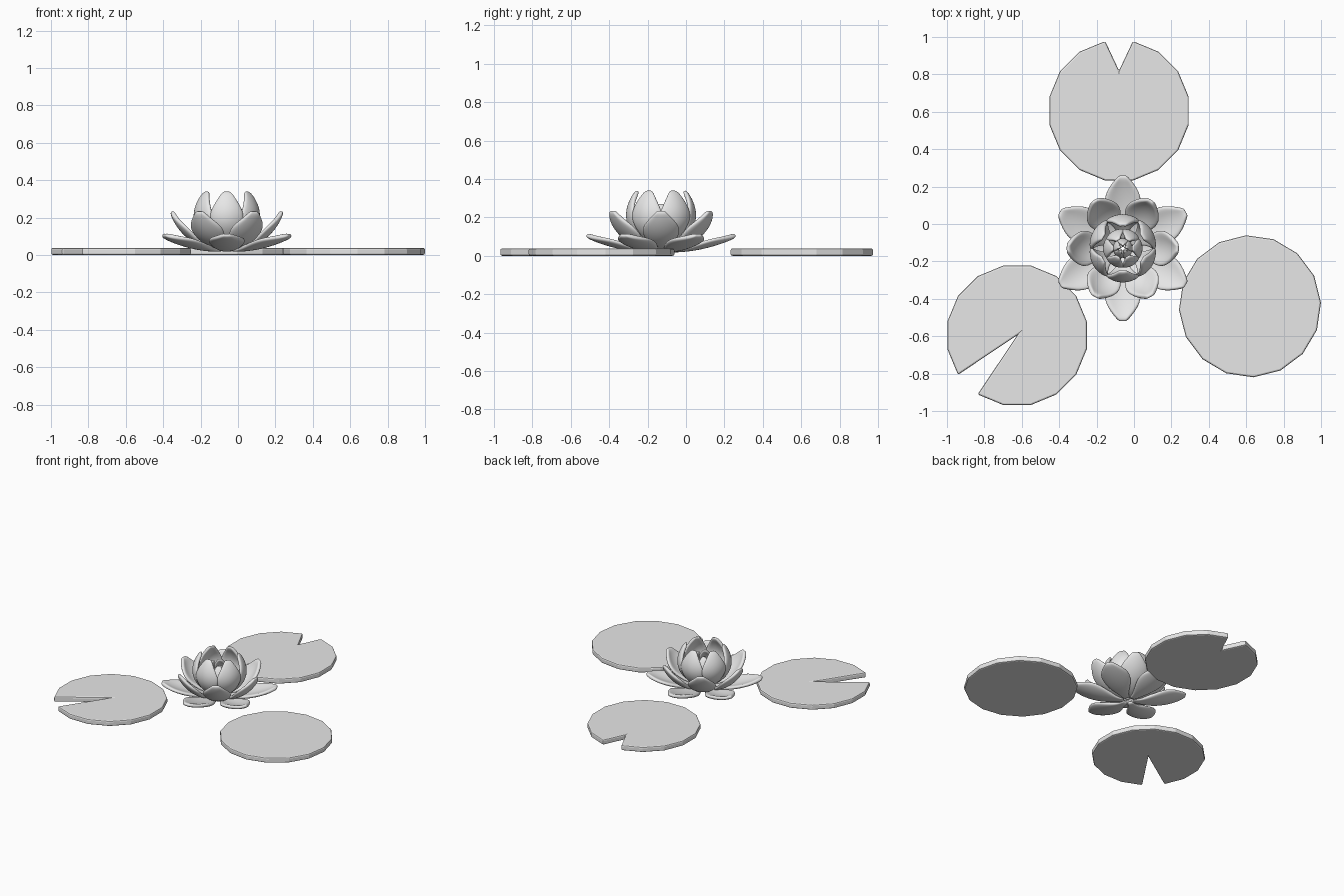
import bpy, bmesh, math
from mathutils import Vector, Matrix

if "Cube" in bpy.data.objects:
    bpy.data.objects.remove(bpy.data.objects["Cube"], do_unlink=True)

grey = bpy.data.materials.new("plain grey")
grey.use_nodes = True
colour = (0.8, 0.8, 0.8, 1)
grey.diffuse_color = colour
grey.node_tree.nodes["Principled BSDF"].inputs["Base Color"].default_value = colour


def make_object(name, bm, smooth):
    bmesh.ops.recalc_face_normals(bm, faces=bm.faces)
    mesh = bpy.data.meshes.new(name)
    bm.to_mesh(mesh)
    bm.free()
    mesh.materials.append(grey)
    for p in mesh.polygons:
        p.use_smooth = smooth
    ob = bpy.data.objects.new(name, mesh)
    bpy.context.collection.objects.link(ob)
    return ob


# Floating leaf: sixteen-sided disc with an optional wedge cut into one side
def lily_pad(name, x, y, start, notch_radius=None, radius=0.38, height=0.038):
    bm = bmesh.new()
    outline = []
    for i in range(16):
        a = math.radians(start + 22.5 * i)
        outline.append((x + radius * math.cos(a), y + radius * math.sin(a), 0))
    if notch_radius is not None:
        a = math.radians(start - 11.25)
        outline.append((x + notch_radius * math.cos(a), y + notch_radius * math.sin(a), 0))
    base = bm.faces.new([bm.verts.new(p) for p in outline])
    top = bmesh.ops.extrude_face_region(bm, geom=[base], use_keep_orig=True)["geom"]
    bmesh.ops.translate(bm, vec=(0, 0, height),
                        verts=[v for v in top if isinstance(v, bmesh.types.BMVert)])
    ob = make_object(name, bm, False)
    bevel = ob.modifiers.new("rounded rim", 'BEVEL')
    bevel.width = 0.009
    bevel.segments = 2
    bevel.limit_method = 'ANGLE'


lily_pad("back_pad", -0.08, 0.605, 101.25, 0.215)
lily_pad("left_front_pad", -0.625, -0.595, 236.25, 0.0)
lily_pad("right_front_pad", 0.62, -0.44, 3)

FLOWER = Vector((-0.06, -0.13, 0))


# One petal: an egg-shaped sheet swept along a curved (radius, height) path
def add_petal(bm, angle, root, bend, tip, half_width, cup, rows=9, cols=4):
    root, bend, tip = Vector(root), Vector(bend), Vector(tip)
    turn = Matrix.Rotation(math.radians(angle), 3, 'Z')
    grid = []
    for i in range(rows):
        t = i / (rows - 1)
        p = root * (1 - t) ** 2 + bend * 2 * t * (1 - t) + tip * t * t
        d = ((bend - root) * (1 - t) + (tip - bend) * t).normalized()
        w = half_width * max(0.2, math.sin(math.pi * t ** 1.35) ** 0.75 if 0 < t < 1 else 0)
        row = []
        for j in range(cols + 1):
            s = 2 * j / cols - 1
            lift = cup * (s * w / half_width) ** 2
            point = Vector((p.x - d.y * lift, s * w, p.y + d.x * lift))
            row.append(bm.verts.new(FLOWER + turn @ point))
        grid.append(row)
    for a, b in zip(grid, grid[1:]):
        for j in range(cols):
            bm.faces.new((a[j], a[j + 1], b[j + 1], b[j]))


# A ring of equal petals, thickened and rounded
def petal_ring(name, count, start, thickness, **shape):
    bm = bmesh.new()
    for i in range(count):
        add_petal(bm, start + 360 / count * i, **shape)
    ob = make_object(name, bm, True)
    solid = ob.modifiers.new("thickness", 'SOLIDIFY')
    solid.thickness = thickness
    solid.offset = 0
    ob.modifiers.new("rounding", 'SUBSURF').levels = 2
    ob.modifiers["rounding"].render_levels = 2


petal_ring("outer_petals", 6, 30, 0.026, root=(0.03, 0.03), bend=(0.23, 0.025),
           tip=(0.39, 0.108), half_width=0.1, cup=0.025)
petal_ring("middle_petals", 6, 0, 0.026, root=(0.03, 0.035), bend=(0.235, 0.05),
           tip=(0.295, 0.235), half_width=0.098, cup=0.03)
petal_ring("upright_petals", 6, 30, 0.024, root=(0.03, 0.04), bend=(0.265, 0.16),
           tip=(0.12, 0.34), half_width=0.092, cup=0.035)
petal_ring("bud_petals", 6, 0, 0.02, root=(0.02, 0.05), bend=(0.16, 0.15),
           tip=(0.05, 0.27), half_width=0.055, cup=0.02)
petal_ring("heart_petals", 5, 90, 0.016, root=(0.01, 0.06), bend=(0.08, 0.15),
           tip=(0.015, 0.24), half_width=0.03, cup=0.01)
